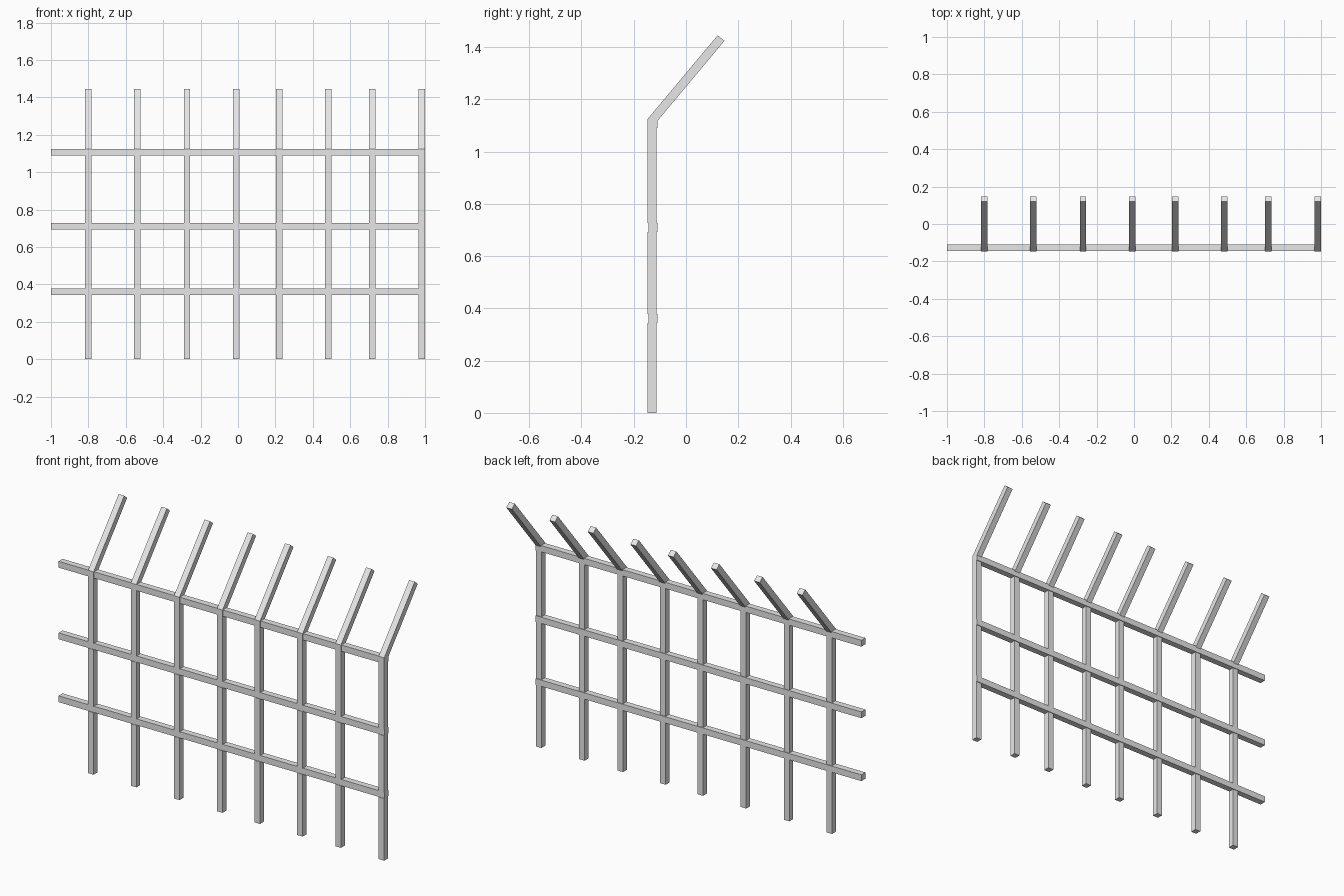
import bpy
import bmesh
from mathutils import Vector

cube = bpy.data.objects.get("Cube")
if cube:
    bpy.data.objects.remove(cube, do_unlink=True)

# Single bare grey finish
grey = bpy.data.materials.new("plain grey")
grey.use_nodes = True
grey.diffuse_color = (0.8, 0.8, 0.8, 1)
grey.node_tree.nodes["Principled BSDF"].inputs["Base Color"].default_value = (0.8, 0.8, 0.8, 1)

WIDTH = 0.034
FRONT, BACK = -0.147, -0.113
JOG = 0.0035
RAILS = (0.361, 0.71, 1.107)


def extrude_profile(name, outline, x0, x1):
    """Extrude a (y, z) outline along x into a flat-shaded solid."""
    bm = bmesh.new()
    face = bm.faces.new([bm.verts.new((x0, y, z)) for y, z in outline])
    moved = bmesh.ops.extrude_face_region(bm, geom=[face])["geom"]
    verts = [v for v in moved if isinstance(v, bmesh.types.BMVert)]
    bmesh.ops.translate(bm, verts=verts, vec=Vector((x1 - x0, 0, 0)))
    bmesh.ops.recalc_face_normals(bm, faces=bm.faces[:])
    mesh = bpy.data.meshes.new(name)
    bm.to_mesh(mesh)
    bm.free()
    mesh.materials.append(grey)
    obj = bpy.data.objects.new(name, mesh)
    bpy.context.collection.objects.link(obj)


def post_edge(y):
    """One upright edge, stepping back slightly where each lower rail passes."""
    edge = [(y, 0)]
    for z in RAILS[:2]:
        low, high = z - WIDTH / 2, z + WIDTH / 2
        edge += [(y, low), (y + JOG, low), (y + JOG, high), (y, high)]
    return edge


# Uprights with the top leaning backwards
lean = [(FRONT, 1.125), (0.121, 1.445), (0.147, 1.424), (BACK, 1.113)]
outline = post_edge(FRONT) + lean + post_edge(BACK)[::-1]
for i, x in enumerate((-0.80, -0.538, -0.273, -0.009, 0.221, 0.483, 0.718, 0.983)):
    extrude_profile(f"post_{i + 1}", outline, x - WIDTH / 2, x + WIDTH / 2)

# Horizontal rails
for name, z in zip(("lower_rail", "middle_rail", "upper_rail"), RAILS):
    y0, y1 = FRONT + JOG - 0.0005, BACK + JOG + 0.0005
    low, high = z - WIDTH / 2 - 0.0005, z + WIDTH / 2 + 0.0005
    extrude_profile(name, [(y0, low), (y0, high), (y1, high), (y1, low)], -1, 0.9995)
